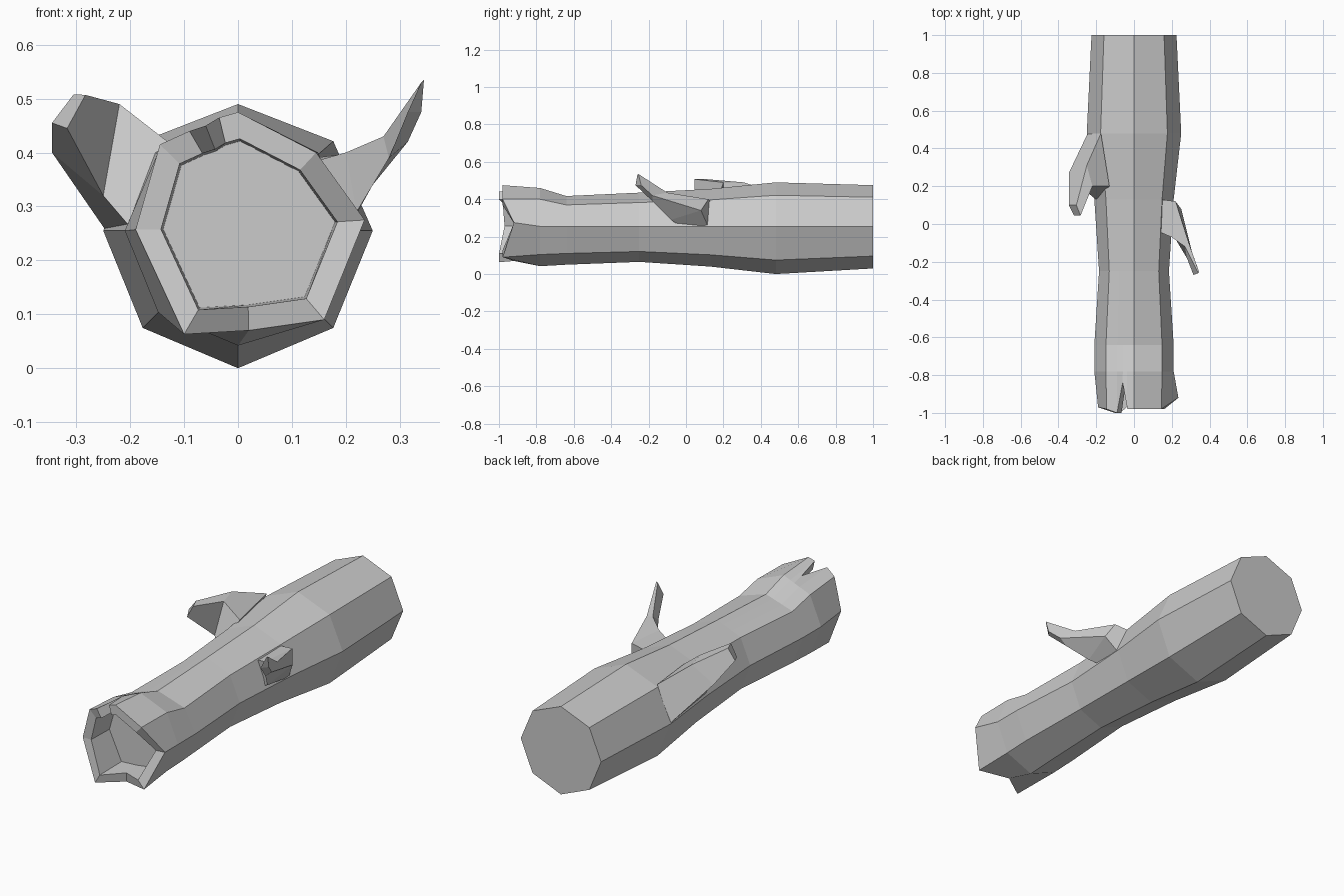
import bpy
import math
from mathutils import Vector

if "Cube" in bpy.data.objects:
    bpy.data.objects.remove(bpy.data.objects["Cube"], do_unlink=True)

# One plain grey for the whole model
grey = bpy.data.materials.new("plain_grey")
grey.use_nodes = True
colour = (0.6, 0.6, 0.6, 1)
grey.diffuse_color = colour
grey.node_tree.nodes["Principled BSDF"].inputs["Base Color"].default_value = colour


def loft(name, rings, cap_start=True):
    """Skin a series of equally sized point rings and cap the ends."""
    count = len(rings[0])
    verts = [tuple(point) for ring in rings for point in ring]
    faces = []
    for level in range(len(rings) - 1):
        for i in range(count):
            j = (i + 1) % count
            low, high = level * count, (level + 1) * count
            faces.append((low + i, low + j, high + j, high + i))
    last = (len(rings) - 1) * count
    faces.append(tuple(range(last, last + count)))
    if cap_start:
        faces.append(tuple(reversed(range(count))))
    mesh = bpy.data.meshes.new(name)
    mesh.from_pydata(verts, [], faces)
    mesh.materials.append(grey)
    obj = bpy.data.objects.new(name, mesh)
    bpy.context.collection.objects.link(obj)
    # Make all normals point outwards
    bpy.context.view_layer.objects.active = obj
    obj.select_set(True)
    bpy.ops.object.mode_set(mode="EDIT")
    bpy.ops.mesh.select_all(action="SELECT")
    bpy.ops.mesh.normals_make_consistent(inside=False)
    bpy.ops.object.mode_set(mode="OBJECT")
    obj.select_set(False)
    return obj


def trunk_ring(y, radius, bottom, top):
    """Eight-sided section, with extra points on one top edge for the split."""
    middle = 0.255
    ring = []
    for k in range(8):
        angle = k * math.pi / 4
        rise = -math.cos(angle)
        height = (top - middle) if rise > 0 else (middle - bottom)
        ring.append(Vector((radius * math.sin(angle), y, middle + rise * height)))
    split = [ring[4].lerp(ring[5], f) for f in (0.25, 0.4, 0.6)]
    return ring[:5] + split + ring[5:]


def shrink(ring, factor, y=None):
    """Scale a ring towards the trunk's core, optionally flattening it to one y."""
    core_x, core_z = 0.015, 0.26
    return [Vector((core_x + (p.x - core_x) * factor,
                    p.y if y is None else y,
                    core_z + (p.z - core_z) * factor)) for p in ring]


# Jagged broken rim, starting at the bottom and passing the left side first
rim = [Vector(p) for p in (
    (.02, -.92, .07), (.16, -.98, .09), (.235, -.92, .275), (.145, -.98, .4),
    (0, -.98, .475), (-.035, -.98, .465), (-.06, -.84, .45), (-.09, -1, .44),
    (-.145, -.98, .415), (-.19, -.97, .257), (-.1, -1, .063))]

# Hollow trunk: closed back end, outer bark, rim, then the shallow hollow
loft("trunk", [
    trunk_ring(1, .225, .03, .475),
    trunk_ring(.48, .25, 0, .49),
    trunk_ring(.13, .21, .04, .455),
    trunk_ring(-.25, .185, .065, .435),
    trunk_ring(-.64, .21, .05, .417),
    trunk_ring(-.78, .21, .042, .46),
    rim,
    shrink(rim, .77),
    shrink(rim, .75, -.83),
])

# Pointed branch on the left, each ring: low back, low front, top front, top back
loft("left_branch", [
    [(.2, .12, .25), (.17, -.04, .26), (.13, -.04, .38), (.14, .13, .39)],
    [(.25, .08, .34), (.22, -.08, .29), (.2, -.07, .4), (.22, .12, .4)],
    [(.315, -.18, .42), (.28, -.18, .39), (.27, -.12, .43), (.29, -.1, .435)],
    [(.34, -.24, .475), (.315, -.27, .475), (.34, -.26, .53), (.345, -.255, .535)],
])

# Blunt branch on the right, each ring: low back, low front, top front, top back
loft("right_branch", [
    [(-.245, .48, .255), (-.19, .12, .25), (-.13, .2, .42), (-.175, .48, .435)],
    [(-.345, .27, .4), (-.25, .17, .32), (-.22, .2, .49), (-.25, .31, .49)],
    [(-.345, .1, .455), (-.317, .045, .445), (-.283, .045, .507), (-.305, .1, .508)],
])
